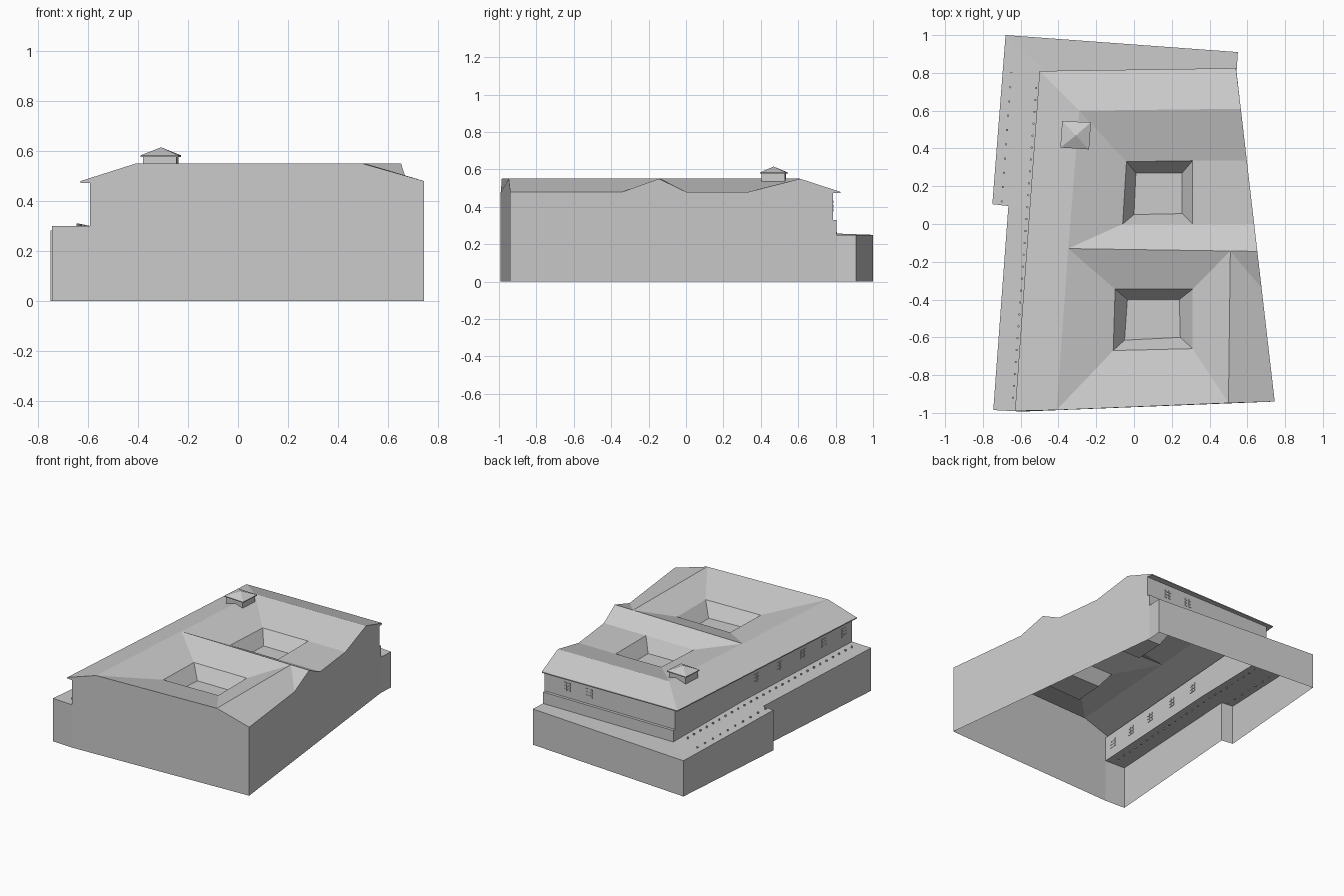
import bpy, bmesh
from mathutils import Vector

if "Cube" in bpy.data.objects:
    bpy.data.objects.remove(bpy.data.objects["Cube"], do_unlink=True)

GREY = (0.6, 0.6, 0.6, 1)
stone = bpy.data.materials.new("light_grey")
stone.use_nodes = True
stone.diffuse_color = GREY
stone.node_tree.nodes["Principled BSDF"].inputs["Base Color"].default_value = GREY

RIDGE, EAVE, SOFFIT, LEDGE = 0.55, 0.48, 0.473, 0.33
UP, DOWN = Vector((0, 0, 1)), Vector((0, 0, -1))


def finish(name, bm):
    mesh = bpy.data.meshes.new(name)
    bm.to_mesh(mesh)
    bm.free()
    mesh.materials.append(stone)
    obj = bpy.data.objects.new(name, mesh)
    bpy.context.collection.objects.link(obj)
    return obj


def sheet(name, faces, facing=None):
    """Faces from corner points, turned to the facing direction or outwards."""
    bm = bmesh.new()
    for pts in faces:
        f = bm.faces.new([bm.verts.new(p) for p in pts])
        f.normal_update()
        out = facing or Vector((f.calc_center_median().x, f.calc_center_median().y, 0))
        if f.normal.dot(out) < 0:
            f.normal_flip()
    bmesh.ops.remove_doubles(bm, verts=bm.verts, dist=0.0005)
    return finish(name, bm)


def at(p, z):
    return (p[0], p[1], z)


def lerp(a, b, t):
    return Vector(a).lerp(Vector(b), t)


def ring(outer, inner):
    n = len(outer)
    return [(outer[i], outer[(i + 1) % n], inner[(i + 1) % n], inner[i]) for i in range(n)]


def rect(pts, z):
    return [at(p, z) for p in pts]


# Plan points
south_east, back_east = (0.745, -0.94), (0.543, 0.805)


def east(y):
    """Point of the slanted east wall at a given y."""
    t = (y - south_east[1]) / (back_east[1] - south_east[1])
    return (south_east[0] + t * (back_east[0] - south_east[0]), y)


# Roof ridge and eave points
eave_front, eave_back, eave_east = (-0.63, -0.99, EAVE), (-0.5, 0.81, EAVE), (0.54, 0.825, EAVE)
west_front, west_back = (-0.41, -0.985, RIDGE), (-0.29, 0.6, RIDGE)
mid_west, mid_east, mid_end = (-0.348, -0.13, RIDGE), (0.51, -0.143, RIDGE), at(east(-0.145), RIDGE)
front_east, back_end = (0.5, -0.948, RIDGE), at(east(0.61), RIDGE)
valley_end, corner = at(east(-0.34), EAVE), at(south_east, EAVE)
flat_s, flat_n = at(east(0), EAVE), at(east(0.335), EAVE)

# Light wells: rims and floors, ordered sw, se, ne, nw
rim_s = rect([(-0.11, -0.67), (0.31, -0.66), (0.31, -0.345), (-0.1, -0.345)], EAVE)
floor_s = rect([(-0.05, -0.615), (0.245, -0.6), (0.24, -0.4), (-0.035, -0.4)], 0.39)
rim_n = rect([(-0.06, 0), (0.31, 0), (0.31, 0.335), (-0.04, 0.33)], EAVE)
floor_n = rect([(0, 0.05), (0.255, 0.055), (0.255, 0.27), (0.01, 0.27)], 0.39)

sheet("outer_roof", [
    (eave_front, west_front, mid_west, west_back, eave_back),
    (eave_back, west_back, back_end, eave_east),
    (mid_east, front_east, corner, valley_end),
    (mid_east, valley_end, mid_end)], UP)
sheet("south_inner_roof", ring([west_front, front_east, mid_east, mid_west], rim_s), UP)
sheet("north_inner_roof", [
    (mid_west, west_back, rim_n[3], rim_n[0]),
    (west_back, back_end, flat_n, rim_n[2], rim_n[3]),
    (rim_n[1], rim_n[2], flat_n, flat_s),
    (mid_west, rim_n[0], rim_n[1], flat_s, mid_end, mid_east)], UP)
for name, rim, floor in (("south", rim_s, floor_s), ("north", rim_n, floor_n)):
    sheet(name + "_light_well", ring(rim, floor) + [floor], UP)

# Upper walls with the ledge along the back
wall_front, wall_back, wall_east = (-0.592, -0.993), (-0.465, 0.785), east(0.785)
ledge_west = (-0.465, 0.805)
T_FRONT, T_MID, T_BACK = 0.3, 0.282, 0.25
wall_mid = lerp(at(wall_front, T_MID), at(wall_back, T_MID), 0.615)

sheet("west_wall", [(at(wall_front, T_FRONT), wall_mid, at(ledge_west, T_BACK), at(ledge_west, LEDGE),
                     at(wall_back, LEDGE), at(wall_back, SOFFIT), at(wall_front, SOFFIT))])
sheet("back_wall", [
    (at(wall_back, LEDGE), at(wall_east, LEDGE), at(wall_east, SOFFIT), at(wall_back, SOFFIT)),
    (at(ledge_west, T_BACK), at(back_east, T_BACK), at(back_east, LEDGE), at(ledge_west, LEDGE))])
sheet("back_ledge", [(at(wall_back, LEDGE), at(wall_east, LEDGE), at(back_east, LEDGE), at(ledge_west, LEDGE))], UP)

# Eave edge and underside
low = [at(p, SOFFIT) for p in (eave_front, eave_back, eave_east)]
sheet("eave_edge", [(eave_front, eave_back, low[1], low[0]), (eave_back, eave_east, low[2], low[1])])
sheet("eave_underside", [
    (low[0], low[1], at(wall_back, SOFFIT), at(wall_front, SOFFIT)),
    (low[1], low[2], at(wall_east, SOFFIT), at(wall_back, SOFFIT))], DOWN)

# Tall front and east walls
sheet("front_wall", [(at(wall_front, 0), at(south_east, 0), corner, front_east, west_front, eave_front,
                      low[0], at(wall_front, SOFFIT))], Vector((0, -1, 0)))
sheet("east_wall", [(at(south_east, 0), at(back_east, 0), at(back_east, LEDGE), at(wall_east, LEDGE),
                     at(wall_east, SOFFIT), low[2], eave_east, back_end, flat_n, flat_s, mid_end,
                     valley_end, corner)], Vector((1, 0, 0)))

# Terrace with its side walls; the base is open
t_front, t_in, t_out = (-0.745, -0.985, T_FRONT), (-0.665, 0.095, T_MID), (-0.75, 0.105, T_MID)
t_back, t_east = (-0.68, 1.0, T_BACK), (0.55, 0.91, T_BACK)
sheet("terrace", [
    (t_front, at(wall_front, T_FRONT), wall_mid, t_in),
    (t_in, wall_mid, at(ledge_west, T_BACK), t_back, t_out),
    (t_back, at(ledge_west, T_BACK), at(back_east, T_BACK), t_east)], UP)


def skirt(a, b):
    return (a, b, at(b, 0), at(a, 0))


sheet("terrace_walls", [skirt(at(wall_front, T_FRONT), t_front), skirt(t_front, t_in),
                        skirt(t_out, t_back), skirt(t_back, t_east),
                        skirt(t_east, at(back_east, T_BACK))])
sheet("terrace_step", [skirt(t_in, t_out)], Vector((0, -1, 0)))

# Roof lantern
lantern = [(-0.39, 0.405), (-0.238, 0.395), (-0.228, 0.538), (-0.38, 0.545)]
peak = Vector((-0.308, 0.468, 0.615))
body = [at(lerp(at(p, 0), peak, 0.12), 0) for p in lantern]
eaves, under = rect(lantern, 0.583), rect(lantern, 0.577)
sheet("lantern_cap", [(eaves[i - 1], eaves[i], peak) for i in range(4)], UP)
bm = bmesh.new()
for f in ring(rect(body, 0.49), rect(body, 0.58)) + ring(under, eaves) + [under]:
    bm.faces.new([bm.verts.new(p) for p in f])
bmesh.ops.remove_doubles(bm, verts=bm.verts, dist=0.0005)
bmesh.ops.recalc_face_normals(bm, faces=bm.faces)
finish("lantern_body", bm)


# Windows: small panes in two columns and three rows
def window(name, centre, along):
    along = Vector(along).normalized()
    side = along.cross(UP)
    bm = bmesh.new()
    for col in (-1, 1):
        for row in (-1, 0, 1):
            cube = bmesh.ops.create_cube(bm, size=1)["verts"]
            mid = Vector(centre) + along * col * 0.014 + UP * row * 0.022
            for v in cube:
                v.co = mid + along * v.co.x * 0.02 + side * v.co.y * 0.006 + UP * v.co.z * 0.015
    finish(name, bm)


w0, w1 = at(wall_front, 0.395), at(wall_back, 0.395)
for i, y in enumerate((-0.91, -0.71, -0.5, -0.26, -0.03)):
    t = (y - wall_front[1]) / (wall_back[1] - wall_front[1])
    window(f"west_window_{i + 1}", lerp(w0, w1, t), Vector(w1) - Vector(w0))
for i, x in enumerate((0.2, 0.37)):
    window(f"back_window_{i + 1}", (x, wall_back[1], 0.405), (1, 0, 0))


# Rows of small studs on the terrace
def terrace_z(y):
    if y < 0.1:
        return T_FRONT + (T_MID - T_FRONT) * (y + 0.99) / 1.09
    return T_MID + (T_BACK - T_MID) * (y - 0.1) / 0.8


def studs(name, start, end, count):
    bm = bmesh.new()
    for i in range(count):
        p = lerp(at(start, 0), at(end, 0), i / (count - 1))
        verts = bmesh.ops.create_cone(bm, cap_ends=True, segments=8, radius1=0.006,
                                      radius2=0.006, depth=0.016)["verts"]
        bmesh.ops.translate(bm, verts=verts, vec=at(p, terrace_z(p.y) + 0.003))
    finish(name, bm)


studs("inner_studs", (-0.64, -0.92), (-0.518, 0.72), 27)
studs("outer_studs", (-0.65, 0.8), (-0.7, 0.12), 10)
